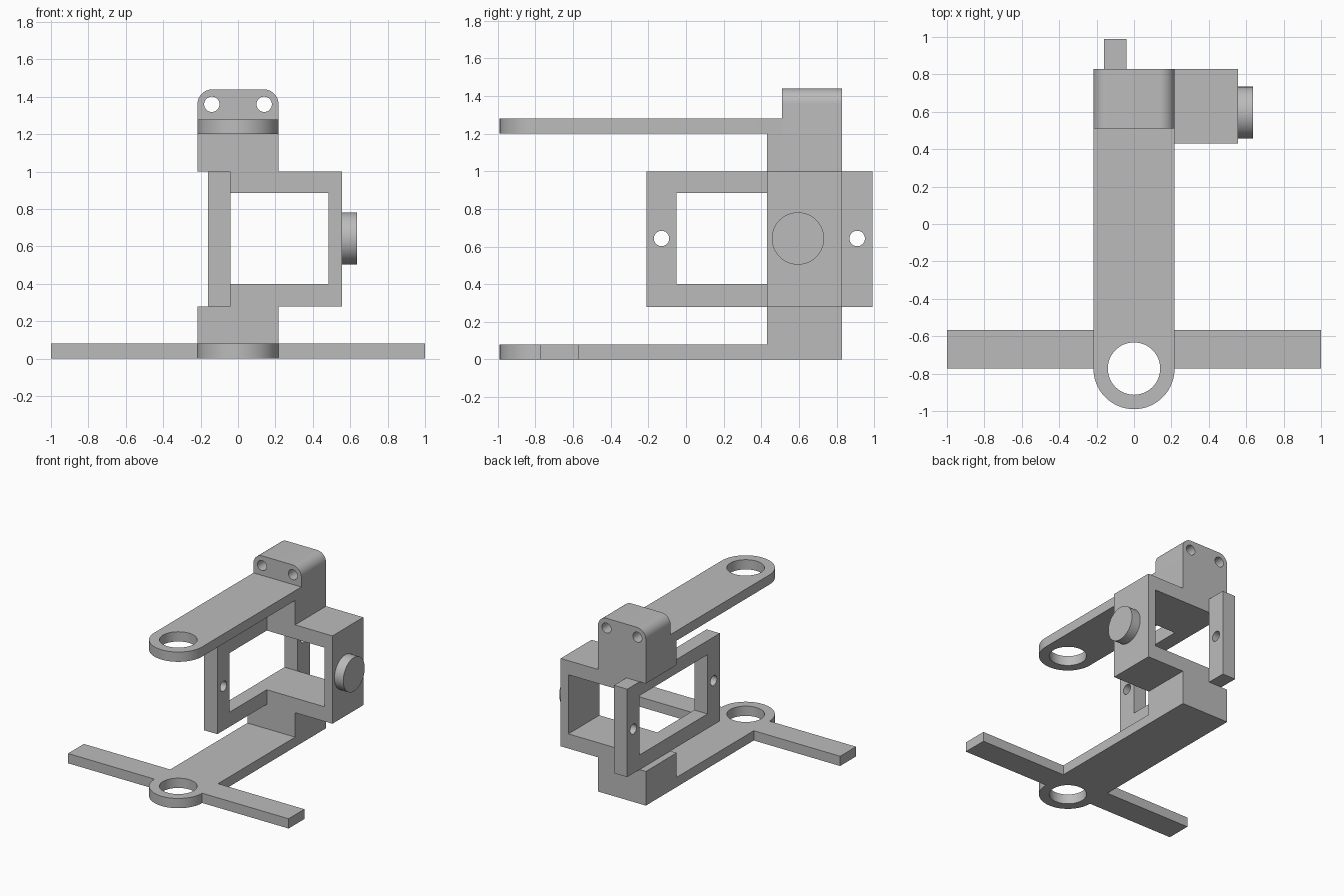
import bpy
import bmesh
import math

default = bpy.data.objects.get("Cube")
if default:
    bpy.data.objects.remove(default)

GREY = (0.5, 0.5, 0.5, 1)
grey = bpy.data.materials.new("plain grey")
grey.use_nodes = True
grey.diffuse_color = GREY
grey.node_tree.nodes["Principled BSDF"].inputs["Base Color"].default_value = GREY

# Profile plane (u, v) and depth w mapped to model axes
PLACE = {
    "x": lambda u, v, w: (w, u, v),
    "y": lambda u, v, w: (u, w, v),
    "z": lambda u, v, w: (u, v, w),
}


def arc(cu, cv, r, start, end, steps):
    angles = [math.radians(start + (end - start) * i / steps) for i in range(steps + 1)]
    return [(cu + r * math.cos(a), cv + r * math.sin(a)) for a in angles]


def circle(cu, cv, r):
    return arc(cu, cv, r, 0, 360, 64)[:-1]


def rect(u0, u1, v0, v1):
    return [(u0, v0), (u1, v0), (u1, v1), (u0, v1)]


def prism(name, axis, w0, w1, outline, holes=()):
    """Extrude a flat outline with holes along one axis."""
    place = PLACE[axis]
    bm = bmesh.new()
    for loop in (outline, *holes):
        verts = [bm.verts.new(place(u, v, w0)) for u, v in loop]
        for a, b in zip(verts, verts[1:] + verts[:1]):
            bm.edges.new((a, b))
    bmesh.ops.triangle_fill(bm, edges=bm.edges[:], use_beauty=True)
    ext = bmesh.ops.extrude_face_region(bm, geom=bm.faces[:], use_keep_orig=True)
    moved = [g for g in ext["geom"] if isinstance(g, bmesh.types.BMVert)]
    bmesh.ops.translate(bm, verts=moved, vec=place(0, 0, w1 - w0))
    bmesh.ops.recalc_face_normals(bm, faces=bm.faces[:])
    mesh = bpy.data.meshes.new(name)
    bm.to_mesh(mesh)
    bm.free()
    mesh.materials.append(grey)
    obj = bpy.data.objects.new(name, mesh)
    bpy.context.collection.objects.link(obj)
    bpy.ops.object.select_all(action="DESELECT")
    obj.select_set(True)
    bpy.context.view_layer.objects.active = obj
    bpy.ops.object.shade_smooth_by_angle(angle=math.radians(30))
    return obj


HALF = 0.217                  # half width of arms and column
RING_Y = -0.773               # centre of the arm rings
FRONT, BACK = 0.43, 0.83      # column depth
STEP = 0.51                   # front of the head block
LOW, HIGH = 0.28, 1.0         # frame height
SILL, LINTEL = 0.40, 0.885    # frame opening
MID = 0.643

ring_end = arc(0, RING_Y, HALF, 180, 360, 40)
ring_hole = circle(0, RING_Y, 0.14)

# Lower arm with cross bar, and the block it grows from
bar_back = RING_Y + 0.205
lower = ring_end + [(1, RING_Y), (1, bar_back), (HALF, bar_back), (HALF, FRONT),
                    (-HALF, FRONT), (-HALF, bar_back), (-1, bar_back), (-1, RING_Y)]
prism("lower_arm_with_cross_bar", "z", 0, 0.08, lower, [ring_hole])
prism("base_block", "z", 0, LOW, rect(-HALF, HALF, FRONT, BACK))

# Upper arm, shoulder and rounded head block with two screw holes
prism("upper_arm", "z", 1.2, 1.28, ring_end + [(HALF, STEP), (-HALF, STEP)], [ring_hole])
prism("shoulder_block", "z", HIGH, 1.2, rect(-HALF, HALF, FRONT, STEP))
r, top = 0.08, 1.44
head = ([(-HALF, HIGH), (HALF, HIGH)]
        + arc(HALF - r, top - r, r, 0, 90, 12)
        + arc(r - HALF, top - r, r, 90, 180, 12))
prism("head_block", "y", STEP, BACK, head,
      [circle(side * 0.14, top - r, 0.041) for side in (-1, 1)])

# Open bracket on the left side, with its round boss
inner, wall, outer = -0.04, 0.485, 0.555
bracket = [(inner, LOW), (outer, LOW), (outer, HIGH), (inner, HIGH),
           (inner, LINTEL), (wall, LINTEL), (wall, SILL), (inner, SILL)]
prism("side_bracket", "y", FRONT, BACK, bracket)
prism("round_boss", "x", outer, 0.635, circle(0.595, MID, 0.139))

# Mounting frame with a window and two screw holes
prism("mounting_frame", "x", -0.16, inner, rect(-0.21, 0.99, LOW, HIGH),
      [rect(-0.05, BACK, SILL, LINTEL)] + [circle(y, MID, 0.041) for y in (-0.13, 0.91)])
